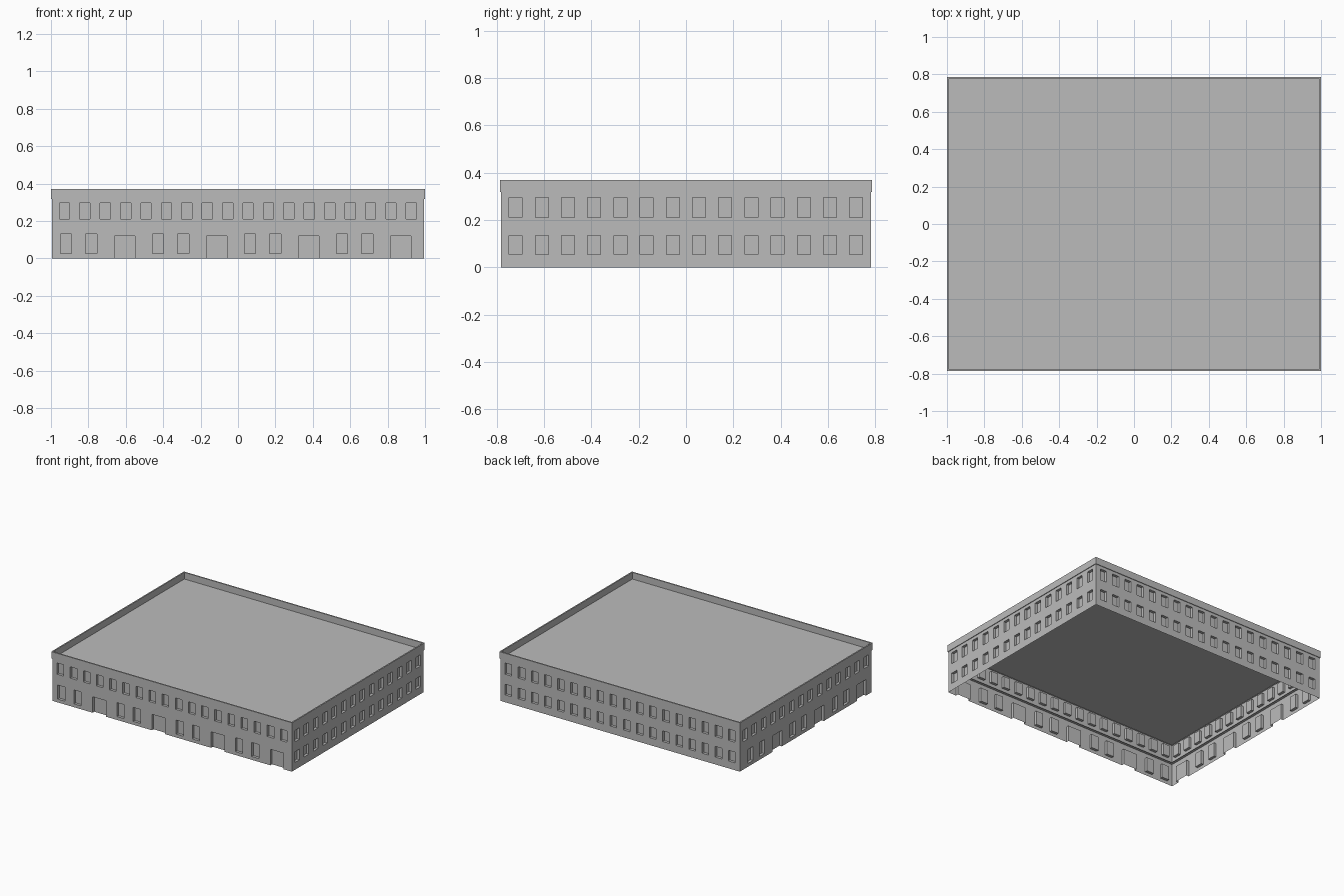
import bpy
import bmesh
from math import pi
from mathutils import Matrix

if "Cube" in bpy.data.objects:
    bpy.data.objects.remove(bpy.data.objects["Cube"])

HALF_X, HALF_Y = 0.995, 0.782
ROOF_Z, TOP_Z = 0.32, 0.37
RECESS = 0.02

grey = bpy.data.materials.new("plain_grey")
grey.use_nodes = True
COLOUR = (0.5, 0.5, 0.5, 1)
grey.diffuse_color = COLOUR
grey.node_tree.nodes["Principled BSDF"].inputs["Base Color"].default_value = COLOUR


def finish(name, bm):
    bmesh.ops.remove_doubles(bm, verts=bm.verts, dist=0.0001)
    mesh = bpy.data.meshes.new(name)
    bm.to_mesh(mesh)
    bm.free()
    mesh.materials.append(grey)
    obj = bpy.data.objects.new(name, mesh)
    bpy.context.collection.objects.link(obj)
    return obj


def quad(bm, *points):
    return bm.faces.new([bm.verts.new(p) for p in points])


def row(count, first, step, width, low, high):
    """Evenly spaced openings as (left, right, bottom, top)."""
    centres = [first + i * step for i in range(count)]
    return [(c - width / 2, c + width / 2, low, high) for c in centres]


def entrance_row(count, first_door, step):
    """Repeating bay of two tall windows followed by a door."""
    bays = row(count, first_door, step, 0.11, 0, 0.12)
    for offset in (0.18, 0.315):
        bays += row(count, first_door - offset, step, 0.06, 0.025, 0.13)
    return bays


def wall(name, half_len, half_depth, turn, openings, ledge=False):
    """Thin wall facing -y with recessed openings, then turned about z."""
    bm = bmesh.new()
    y0, y1 = -half_depth, -half_depth + RECESS
    # Horizontal bands, each split at the openings that cross it
    levels = sorted({0, ROOF_Z} | {z for o in openings for z in o[2:]})
    for low, high in zip(levels, levels[1:]):
        mid = (low + high) / 2
        crossing = sorted(o for o in openings if o[2] < mid < o[3])
        starts = [-half_len] + [o[1] for o in crossing]
        ends = [o[0] for o in crossing] + [half_len]
        for a, b in zip(starts, ends):
            quad(bm, (a, y0, low), (b, y0, low), (b, y0, high), (a, y0, high))
    # Recessed panels and their reveals
    for a, b, low, high in openings:
        corners = [(a, low), (b, low), (b, high), (a, high)]
        quad(bm, *[(u, y1, z) for u, z in corners])
        for i, (p, q) in enumerate(zip(corners, corners[1:] + corners[:1])):
            if i == 0 and low == 0:
                continue
            quad(bm, (p[0], y0, p[1]), (q[0], y0, q[1]),
                 (q[0], y1, q[1]), (p[0], y1, p[1]))
    # Narrow inner shelf between the storeys
    if ledge:
        quad(bm, (-half_len, y0, 0.17), (-half_len, y1, 0.17),
             (half_len, y1, 0.17), (half_len, y0, 0.17))
    bm.transform(Matrix.Rotation(turn, 4, 'Z'))
    return finish(name, bm)


# Walls
long_upper = row(18, -0.928, 0.1091, 0.055, 0.21, 0.295)
long_lower = row(18, -0.928, 0.1091, 0.055, 0.055, 0.135)
short_upper = row(14, -0.72, 0.1107, 0.055, 0.21, 0.295)
short_lower = row(14, -0.72, 0.1107, 0.055, 0.055, 0.135)

wall("front_wall", HALF_X, HALF_Y, 0,
     long_upper + entrance_row(4, -0.605, 0.492), ledge=True)
wall("left_side_wall", HALF_Y, HALF_X, pi / 2, short_upper + short_lower)
wall("back_wall", HALF_X, HALF_Y, pi, long_upper + long_lower)
wall("right_side_wall", HALF_Y, HALF_X, -pi / 2,
     short_upper + entrance_row(3, -0.34, 0.5), ledge=True)

# Flat roof
bm = bmesh.new()
quad(bm, *[(sx * HALF_X, sy * HALF_Y, ROOF_Z)
           for sx, sy in ((-1, -1), (1, -1), (1, 1), (-1, 1))])
finish("flat_roof", bm)

# Parapet: a rectangular ring swept around its own cross-section
bm = bmesh.new()
section = [(0.005, ROOF_Z - 0.002), (0.005, TOP_Z),
           (-0.005, TOP_Z), (-0.005, ROOF_Z - 0.002)]
signs = [(-1, -1), (1, -1), (1, 1), (-1, 1)]
rings = [[(sx * (HALF_X + off), sy * (HALF_Y + off), z) for sx, sy in signs]
         for off, z in section]
for lower, upper in zip(rings, rings[1:] + rings[:1]):
    for i in range(4):
        j = (i + 1) % 4
        quad(bm, lower[i], lower[j], upper[j], upper[i])
bmesh.ops.remove_doubles(bm, verts=bm.verts, dist=0.0001)
bmesh.ops.recalc_face_normals(bm, faces=bm.faces)
finish("parapet", bm)
